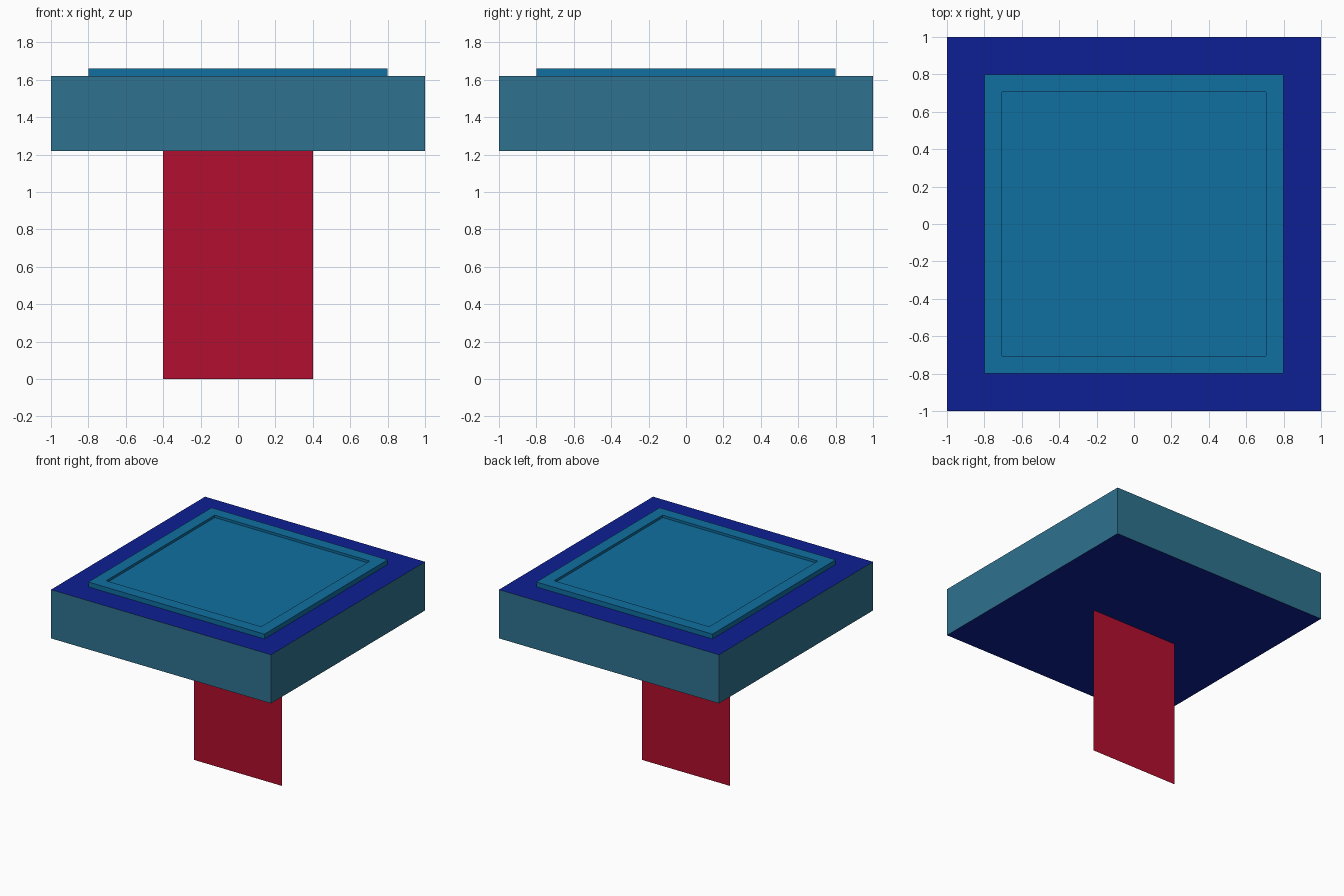
import bpy, bmesh
from mathutils import Matrix, Vector

cube = bpy.data.objects.get("Cube")
if cube:
    bpy.data.objects.remove(cube, do_unlink=True)


def material(name, rgb):
    # 8-bit sRGB to linear
    lin = [(c / 255 / 12.92) if c / 255 <= 0.04045 else ((c / 255 + 0.055) / 1.055) ** 2.4 for c in rgb]
    mat = bpy.data.materials.new(name)
    mat.use_nodes = True
    mat.diffuse_color = (*lin, 1)
    mat.node_tree.nodes["Principled BSDF"].inputs["Base Color"].default_value = (*lin, 1)
    return mat


def finish(name, bm, mats):
    mesh = bpy.data.meshes.new(name)
    bm.to_mesh(mesh)
    bm.free()
    for mat in mats:
        mesh.materials.append(mat)
    obj = bpy.data.objects.new(name, mesh)
    bpy.context.collection.objects.link(obj)
    return obj


def box(size, z0, z1):
    bm = bmesh.new()
    scale = Matrix.Diagonal((size, size, z1 - z0, 1))
    bmesh.ops.create_cube(bm, size=1, matrix=Matrix.Translation((0, 0, (z0 + z1) / 2)) @ scale)
    bm.normal_update()
    return bm


navy = material("navy blue", (13, 32, 147))
teal = material("muted teal", (47, 114, 143))
blue = material("panel blue", (16, 110, 160))
red = material("crimson", (178, 14, 46))

# Slab: navy top and underside, teal sides
bm = box(2.0, 1.22, 1.62)
for f in bm.faces:
    f.material_index = 0 if abs(f.normal.z) > 0.5 else 1
finish("slab", bm, [navy, teal])

# Raised panel with a rim and a shallow recess, open where it meets the slab
bm = box(1.6, 1.62, 1.66)
bmesh.ops.delete(bm, geom=[f for f in bm.faces if f.normal.z < -0.5], context='FACES')
top = next(f for f in bm.faces if f.normal.z > 0.5)
bmesh.ops.inset_individual(bm, faces=[top], thickness=0.095, use_even_offset=True)
floor = bmesh.ops.extrude_discrete_faces(bm, faces=[top])["faces"][0]
bmesh.ops.translate(bm, verts=floor.verts, vec=Vector((0, 0, -0.02)))
finish("top_panel", bm, [blue])

# Thin upright sheet below the slab
bm = bmesh.new()
corners = [(-0.4, 0), (0.4, 0), (0.4, 1.22), (-0.4, 1.22)]
bm.faces.new([bm.verts.new((x, 0, z)) for x, z in corners])
finish("support_sheet", bm, [red])
